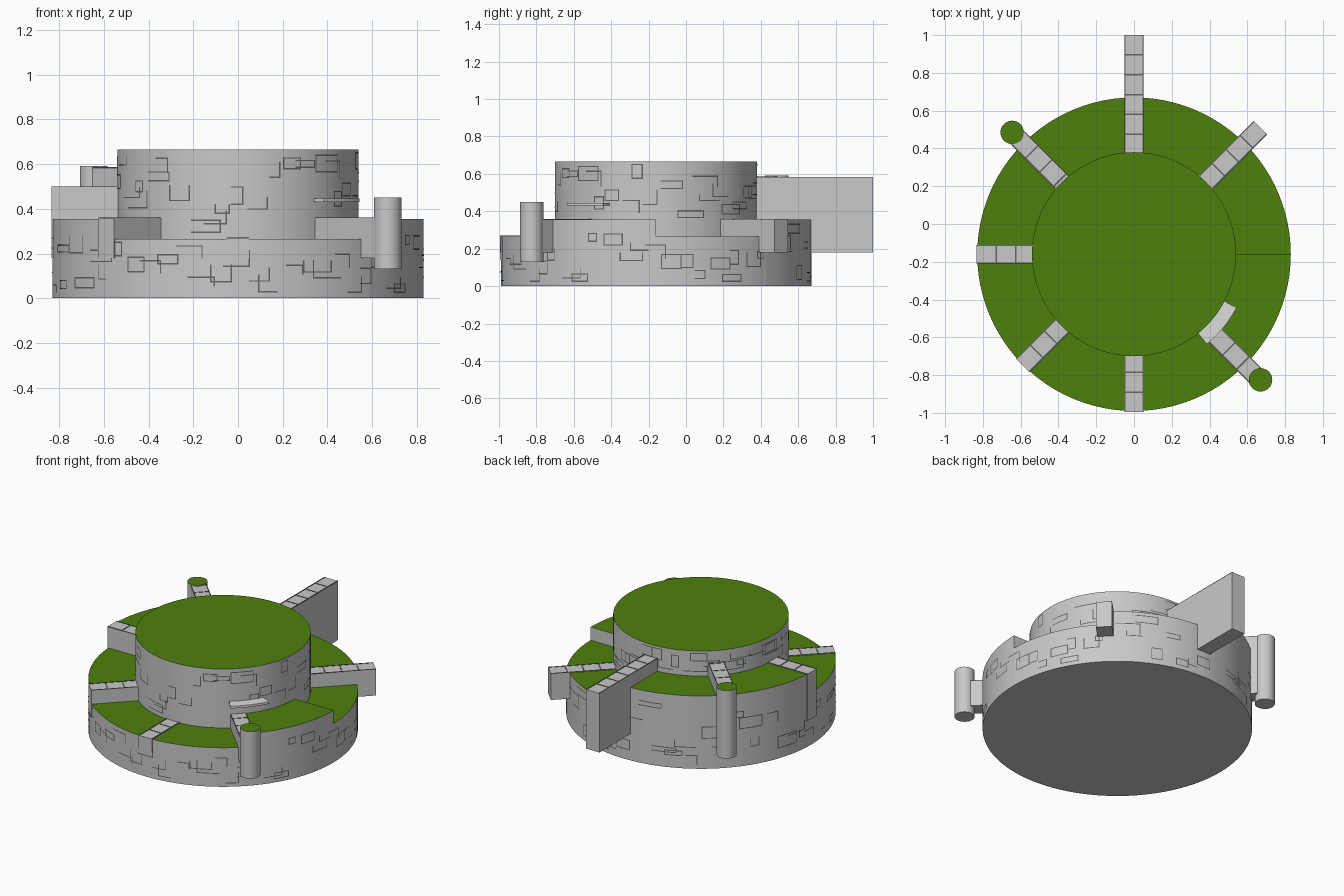
import bpy, bmesh, math, random
from mathutils import Matrix, Vector

if "Cube" in bpy.data.objects:
    bpy.data.objects.remove(bpy.data.objects["Cube"])

random.seed(11)
CY = -0.16            # centre of the drums along y
R_OUT, R_IN, TOP = 0.83, 0.54, 0.665
SEG = 12              # segments per 45 degree sector


def mat(name, rgb):
    m = bpy.data.materials.new(name)
    m.diffuse_color = (*rgb, 1)
    m.use_nodes = True
    m.node_tree.nodes["Principled BSDF"].inputs["Base Color"].default_value = m.diffuse_color
    return m


STONE = mat("grey stone", (0.58, 0.58, 0.58))
GRASS = mat("grass green", (0.076, 0.216, 0.004))
JOINT = mat("dark joint", (0.13, 0.13, 0.13))
PALE = mat("pale stone", (0.72, 0.72, 0.72))


def finish(name, bm, mats, smooth=True):
    bmesh.ops.remove_doubles(bm, verts=bm.verts, dist=1e-5)
    me = bpy.data.meshes.new(name)
    bm.to_mesh(me)
    bm.free()
    for m in mats:
        me.materials.append(m)
    ob = bpy.data.objects.new(name, me)
    bpy.context.collection.objects.link(ob)
    if smooth:
        bpy.ops.object.select_all(action='DESELECT')
        ob.select_set(True)
        bpy.context.view_layer.objects.active = ob
        bpy.ops.object.shade_smooth_by_angle(angle=math.radians(30))
    return ob


def pol(r, a, z):
    return Vector((r * math.cos(a), CY + r * math.sin(a), z))


def face(bm, pts, mi=0):
    bm.faces.new([bm.verts.new(p) for p in pts]).material_index = mi


def box(bm, lo, hi, mtx, mi=0):
    c = [(a + b) / 2 for a, b in zip(lo, hi)]
    s = [b - a for a, b in zip(lo, hi)]
    vs = bmesh.ops.create_cube(
        bm, size=1, matrix=mtx @ Matrix.Translation(c) @ Matrix.Diagonal((*s, 1)))['verts']
    for f in {f for v in vs for f in v.link_faces}:
        f.material_index = mi


def cylinder(name, x, y, r, z0, z1, seg):
    bm = bmesh.new()
    bmesh.ops.create_cone(bm, cap_ends=True, segments=seg, radius1=r, radius2=r,
                          depth=z1 - z0, matrix=Matrix.Translation((x, y, (z0 + z1) / 2)))
    for f in bm.faces:
        f.material_index = 1 if f.normal.z > 0.5 else 0
    return finish(name, bm, [STONE, GRASS])


# terraced lower drum: eight sectors counter-clockwise from +x
levels = [0.265, 0.355, 0.495, 0.495, 0.355, 0.265, 0.265, 0.355]
bm = bmesh.new()
n = 8 * SEG
step = 2 * math.pi / n
for i in range(n):
    a, b = i * step, (i + 1) * step
    h = levels[i // SEG]
    face(bm, [pol(R_OUT, a, 0), pol(R_OUT, b, 0), pol(R_OUT, b, h), pol(R_OUT, a, h)])
    face(bm, [pol(0.5, a, h), pol(R_OUT, a, h), pol(R_OUT, b, h), pol(0.5, b, h)], 1)
    g = levels[(i // SEG) - 1]
    if i % SEG == 0 and g != h:      # riser between two levels
        q = [pol(0.5, a, g), pol(R_OUT, a, g), pol(R_OUT, a, h), pol(0.5, a, h)]
        face(bm, q)
face(bm, [pol(R_OUT, -i * step, 0) for i in range(n)])
finish("terraced_lower_drum", bm, [STONE, GRASS])

# upper drum
cylinder("upper_drum", 0, CY, R_IN, 0.2, TOP, n)


# thin curved joint lines outlining scattered blocks on a drum
def strip(bm, r, a0, a1, z0, z1):
    k = max(1, math.ceil((a1 - a0) / 0.04))
    for j in range(k):
        a, b = a0 + (a1 - a0) * j / k, a0 + (a1 - a0) * (j + 1) / k
        face(bm, [pol(r, a, z0), pol(r, b, z0), pol(r, b, z1), pol(r, a, z1)])


def block_lines(name, r, count, z_range):
    bm = bmesh.new()
    t = 0.006
    for i in range(count):
        a = 2 * math.pi * (i + random.random() * 0.7) / count
        lo, hi = z_range(a)
        w, h = random.uniform(0.05, 0.16) / r, random.uniform(0.035, 0.085)
        z = random.uniform(lo + 0.02, max(lo + 0.03, hi - h - 0.01))
        h = min(h, hi - z - 0.008)
        sides = random.choice(["bl", "br", "tr", "bltr", "bltr", "blr", "btr"])
        ta = t / r
        if "b" in sides:
            strip(bm, r + 0.002, a, a + w, z, z + t)
        if "t" in sides:
            strip(bm, r + 0.002, a, a + w, z + h - t, z + h)
        if "l" in sides:
            strip(bm, r + 0.002, a, a + ta, z, z + h)
        if "r" in sides:
            strip(bm, r + 0.002, a + w - ta, a + w, z, z + h)
    finish(name, bm, [JOINT])


def sector(a):
    return int(a / (math.pi / 4)) % 8


def lower_range(a):
    return 0.0, min(levels[sector(a)], levels[sector(a + 0.2)])


def upper_range(a):
    return max(levels[sector(a)], levels[sector(a + 0.2)]), TOP


block_lines("lower_block_joints", R_OUT, 64, lower_range)
block_lines("upper_block_joints", R_IN, 46, upper_range)

# radial walls: angle, outer radius, top height
walls = {
    "north_wall": (90, 1.16, 0.582), "north_west_wall": (135, 0.87, 0.585),
    "west_wall": (180, 0.835, 0.498), "south_west_wall": (225, 0.833, 0.358),
    "south_wall": (270, 0.835, 0.269), "south_east_wall": (315, 0.92, 0.358),
    "north_east_wall": (45, 0.947, 0.358),
}
for name, (deg, r1, h) in walls.items():
    m = Matrix.Translation((0, CY, 0)) @ Matrix.Rotation(math.radians(deg), 4, 'Z')
    bm = bmesh.new()
    box(bm, (0.52, -0.05, 0.18), (r1, 0.05, h), m)
    # joints along both edges and between the coping stones
    for y in (-0.047, 0.047):
        box(bm, (R_IN, y - 0.003, h - 0.004), (r1, y + 0.003, h + 0.002), m, 1)
    x = r1 - 0.105
    while x > R_IN:
        box(bm, (x - 0.004, -0.05, h - 0.004), (x + 0.004, 0.05, h + 0.002), m, 1)
        x -= 0.105
    finish(name, bm, [STONE, JOINT], smooth=False)

# round posts at two wall ends
cylinder("south_east_post", 0.67, -0.825, 0.062, 0.13, 0.45, 32)
cylinder("north_west_post", -0.645, 0.485, 0.062, 0.13, 0.592, 32)

# curved ledge on the upper drum
bm = bmesh.new()
a0, a1, k = math.radians(-51), math.radians(-27.5), 10
arc = [a0 + (a1 - a0) * i / k for i in range(k + 1)]
z0, z1, r0, r1 = 0.43, 0.445, 0.53, 0.612
for a, b in zip(arc, arc[1:]):
    face(bm, [pol(r0, a, z1), pol(r1, a, z1), pol(r1, b, z1), pol(r0, b, z1)])
    face(bm, [pol(r0, b, z0), pol(r1, b, z0), pol(r1, a, z0), pol(r0, a, z0)])
    face(bm, [pol(r1, a, z0), pol(r1, b, z0), pol(r1, b, z1), pol(r1, a, z1)])
face(bm, [pol(r0, a0, z0), pol(r1, a0, z0), pol(r1, a0, z1), pol(r0, a0, z1)])
face(bm, [pol(r0, a1, z1), pol(r1, a1, z1), pol(r1, a1, z0), pol(r0, a1, z0)])
finish("curved_ledge", bm, [PALE])
